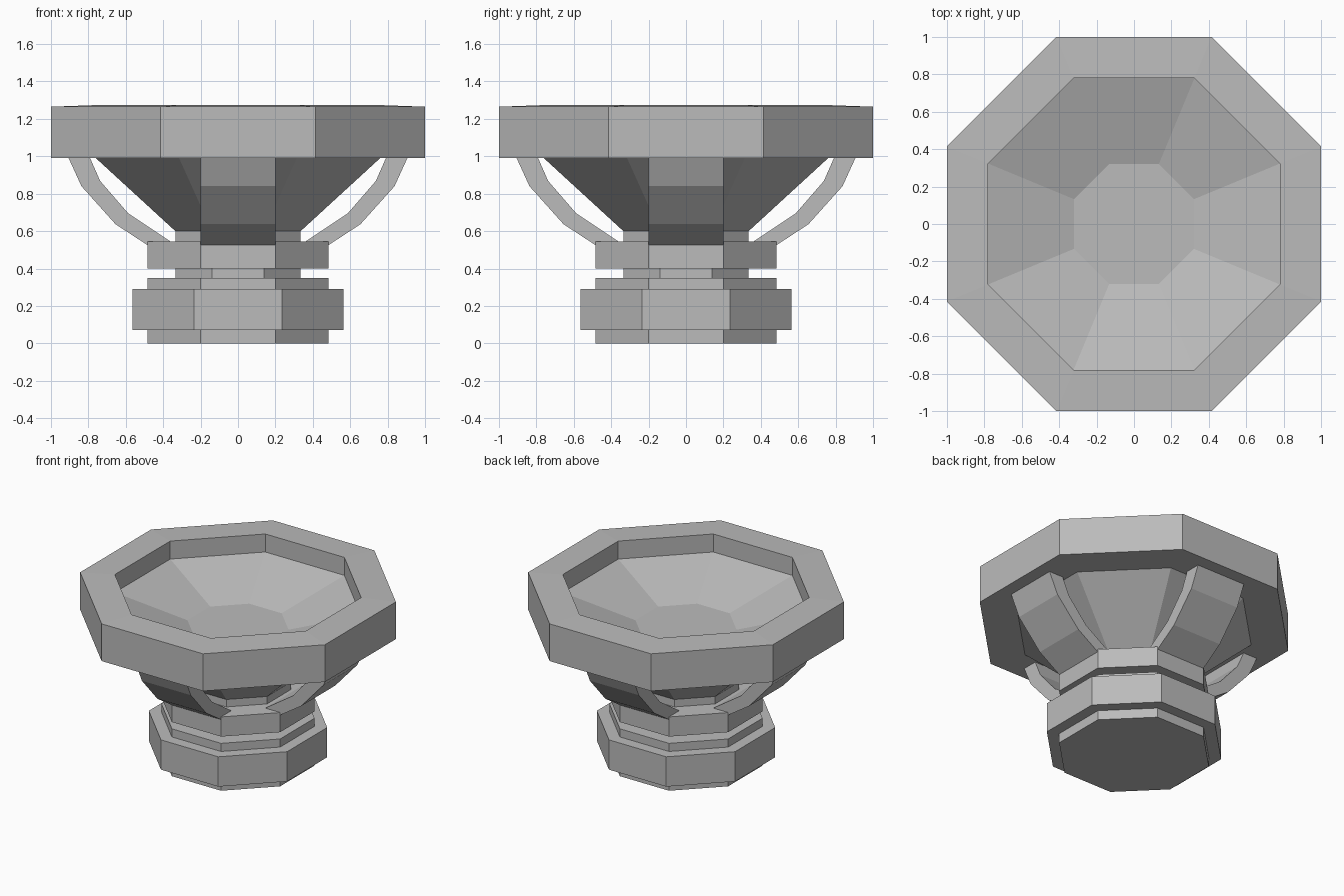
import bpy
import bmesh
import math

cube = bpy.data.objects.get("Cube")
if cube:
    bpy.data.objects.remove(cube, do_unlink=True)

stone = bpy.data.materials.new("grey stone")
stone.use_nodes = True
GREY = (0.5, 0.5, 0.5, 1)
stone.diffuse_color = GREY
stone.node_tree.nodes["Principled BSDF"].inputs["Base Color"].default_value = GREY


def finish(name, bm):
    bmesh.ops.recalc_face_normals(bm, faces=bm.faces)
    mesh = bpy.data.meshes.new(name)
    bm.to_mesh(mesh)
    bm.free()
    mesh.materials.append(stone)
    obj = bpy.data.objects.new(name, mesh)
    bpy.context.collection.objects.link(obj)
    return obj


def octagon_lathe(name, profile):
    """Stack octagons given as (distance to flat side, height); cap both ends."""
    bm = bmesh.new()
    rings = []
    for apothem, z in profile:
        radius = apothem / math.cos(math.pi / 8)
        angles = [math.pi / 8 + i * math.pi / 4 for i in range(8)]
        rings.append([bm.verts.new((radius * math.cos(a), radius * math.sin(a), z))
                      for a in angles])
    for low, high in zip(rings, rings[1:]):
        for i in range(8):
            j = (i + 1) % 8
            bm.faces.new((low[i], low[j], high[j], high[i]))
    bm.faces.new(rings[0])
    bm.faces.new(rings[-1])
    return finish(name, bm)


def bracket(name, outer, inner, half_width, angle):
    """Curved strap of constant width, turned about the upright axis."""
    bm = bmesh.new()
    c, s = math.cos(angle), math.sin(angle)
    rows = []
    for (ro, zo), (ri, zi) in zip(outer, inner):
        corners = [(ro, -half_width, zo), (ro, half_width, zo),
                   (ri, half_width, zi), (ri, -half_width, zi)]
        rows.append([bm.verts.new((x * c - y * s, x * s + y * c, z))
                     for x, y, z in corners])
    for a, b in zip(rows, rows[1:]):
        for i in range(4):
            j = (i + 1) % 4
            bm.faces.new((a[i], a[j], b[j], b[i]))
    bm.faces.new(rows[0])
    bm.faces.new(rows[-1])
    return finish(name, bm)


# Stepped foot, neck and collar
octagon_lathe("pedestal", [
    (0.485, 0), (0.485, 0.07), (0.565, 0.07), (0.565, 0.29),
    (0.485, 0.29), (0.485, 0.35), (0.335, 0.35), (0.335, 0.4),
    (0.485, 0.4), (0.485, 0.545), (0.335, 0.545), (0.335, 0.6)])

# Flared bowl with thick rim and shallow dished inside
octagon_lathe("bowl", [
    (0.335, 0.6), (0.76, 0.99), (1, 0.99), (1, 1.265),
    (0.78, 1.273), (0.78, 1.14), (0.32, 0.985)])

# Four curved brackets from collar to rim
OUTER = [(0.40, 0.47), (0.655, 0.637), (0.837, 0.84), (0.91, 1.0)]
INNER = [(0.31, 0.51), (0.587, 0.695), (0.737, 0.868), (0.795, 1.0)]
for k, side in enumerate(("left", "back", "right", "front")):
    bracket(side + "_bracket", OUTER, INNER, 0.2, k * math.pi / 2)
